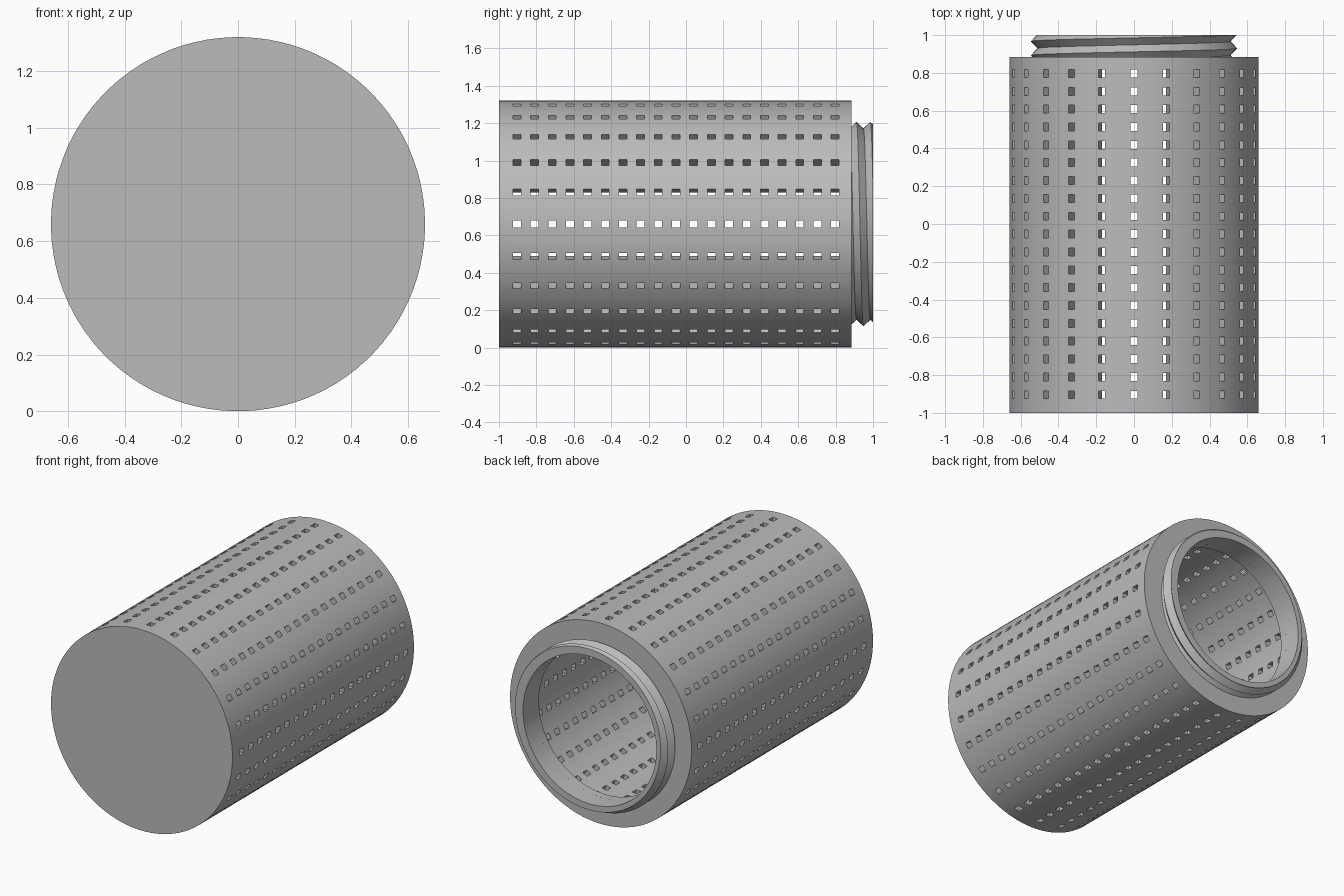
import bpy, bmesh
from math import pi, cos, sin, asin

cube = bpy.data.objects.get("Cube")
if cube:
    bpy.data.objects.remove(cube)

# Main sizes
R_OUT, R_IN, R_BORE = 0.66, 0.59, 0.485
BASE, FLOOR, LIP, SHOULDER, TOP = -1.0, -0.934, 0.835, 0.885, 1.0
COLS, ROWS, ROW_0, ROW_STEP = 24, 19, -0.904, 0.0945
HOLE_W, HOLE_L = 0.018, 0.021          # half sizes of a hole
CREST, ROOT, PITCH, START = 0.546, 0.512, 0.074, 0.93

grey = bpy.data.materials.new("plain grey")
grey.use_nodes = True
grey.diffuse_color = (0.5, 0.5, 0.5, 1)
grey.node_tree.nodes["Principled BSDF"].inputs["Base Color"].default_value = (0.5, 0.5, 0.5, 1)


def finish(name, bm):
    bmesh.ops.remove_doubles(bm, verts=bm.verts, dist=1e-5)
    bmesh.ops.recalc_face_normals(bm, faces=bm.faces)
    mesh = bpy.data.meshes.new(name)
    bm.to_mesh(mesh)
    bm.free()
    mesh.materials.append(grey)
    obj = bpy.data.objects.new(name, mesh)
    obj.location.z = R_OUT
    bpy.context.collection.objects.link(obj)
    return obj


def ring(bm, r, y):
    """Circle around the y axis; every fourth strip is as wide as a hole."""
    half, step, verts = asin(HOLE_W / r), 2 * pi / COLS, []
    for c in range(COLS):
        gap = (step - 2 * half) / 3
        for a in (-half, half, half + gap, half + 2 * gap):
            t = c * step + a
            verts.append(bm.verts.new((r * cos(t), y, r * sin(t))))
    return verts


# Perforated hollow body
bm = bmesh.new()
edges = [ROW_0 + i * ROW_STEP + s * HOLE_L for i in range(ROWS) for s in (-1, 1)]
outer = [ring(bm, R_OUT, y) for y in [BASE] + edges + [SHOULDER]]
inner = [ring(bm, R_IN, y) for y in [FLOOR] + edges + [LIP]]
bore = [ring(bm, R_BORE, y) for y in (SHOULDER, LIP)]
N = len(outer[0])


def bridge(a, b, perforated=False):
    for i in range(N):
        if not (perforated and i % 4 == 0):
            j = (i + 1) % N
            bm.faces.new((a[i], a[j], b[j], b[i]))


for wall in (outer, inner):
    for k in range(len(wall) - 1):
        bridge(wall[k], wall[k + 1], perforated=k % 2 == 1)
for a, b in ((outer[-1], bore[0]), bore, (bore[1], inner[-1])):
    bridge(a, b)
bm.faces.new(outer[0])
bm.faces.new(inner[0])

# Side walls of every hole
for k in range(1, 2 * ROWS, 2):
    for i in range(0, N, 4):
        loop = [(k, i), (k, i + 1), (k + 1, i + 1), (k + 1, i)]
        for (k0, i0), (k1, i1) in zip(loop, loop[1:] + loop[:1]):
            bm.faces.new((outer[k0][i0], outer[k1][i1], inner[k1][i1], inner[k0][i0]))
body = finish("perforated_body", bm)


# Threaded neck: a V-shaped helix that is trimmed at both ends
def thread_radius(y, turn):
    phase = ((y - START) / PITCH + turn) % 1
    return ROOT + (CREST - ROOT) * abs(2 * phase - 1)


bm = bmesh.new()
columns = []
for s in range(97):
    turn = s / 96
    ys = [START + PITCH * (k / 2 - turn) for k in range(-2, 5)]
    ys = [min(max(y, SHOULDER), TOP) for y in ys]
    profile = [(R_BORE, SHOULDER)] + [(thread_radius(y, turn), y) for y in ys] + [(R_BORE, TOP)]
    t = 2 * pi * turn
    columns.append([bm.verts.new((r * cos(t), y, r * sin(t))) for r, y in profile])
for a, b in zip(columns, columns[1:]):
    for k in range(len(a)):
        n = (k + 1) % len(a)
        bm.faces.new((a[k], a[n], b[n], b[k]))
neck = finish("threaded_neck", bm)

# Soft round walls with crisp edges
for obj in (body, neck):
    bpy.ops.object.select_all(action="DESELECT")
    obj.select_set(True)
    bpy.context.view_layer.objects.active = obj
    bpy.ops.object.shade_smooth_by_angle(angle=pi / 6)
